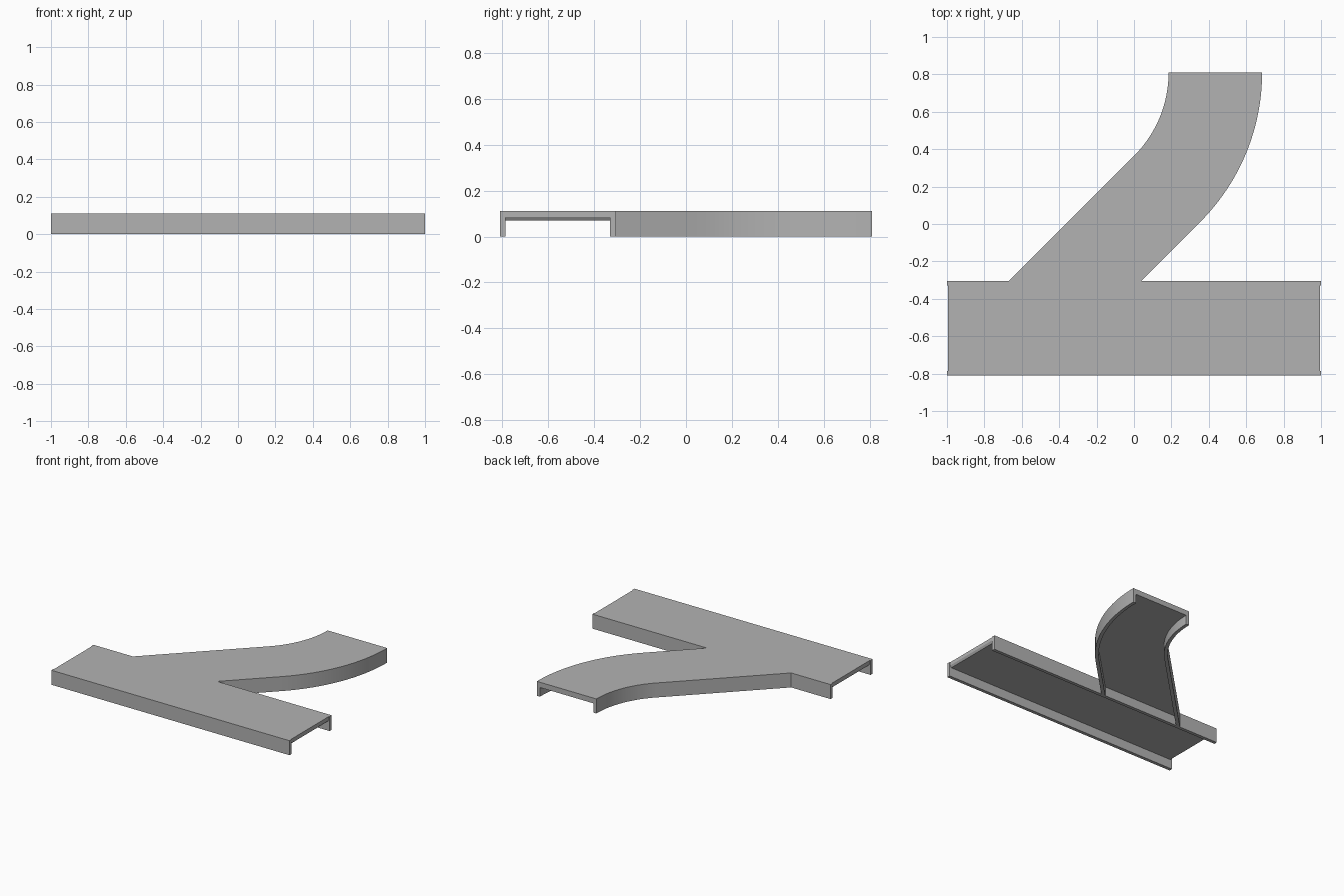
import bpy, bmesh, math

cube = bpy.data.objects.get("Cube")
if cube:
    bpy.data.objects.remove(cube, do_unlink=True)

# One grey metal for everything
metal = bpy.data.materials.new("grey_metal")
metal.use_nodes = True
GREY = (0.45, 0.45, 0.45, 1)
metal.diffuse_color = GREY
metal.node_tree.nodes["Principled BSDF"].inputs["Base Color"].default_value = GREY

TOP = 0.11            # upper surface
DECK_LOW = 0.07       # deck underside
WALL = 0.025          # side wall thickness
FRONT, BACK = -0.81, -0.305
CENTRE = (-0.445, 0.81)        # centre of the branch bend
R_IN, R_OUT = 0.63, 1.13       # bend radii at the outer wall faces
STEPS = 24


def loft(name, sections):
    """Bridge a row of closed cross-sections and cap both ends."""
    bm = bmesh.new()
    rings = [[bm.verts.new(p) for p in s] for s in sections]
    n = len(rings[0])
    for a, b in zip(rings, rings[1:]):
        for i in range(n):
            j = (i + 1) % n
            bm.faces.new((a[i], a[j], b[j], b[i]))
    bm.faces.new(rings[0])
    bm.faces.new(rings[-1])
    bmesh.ops.recalc_face_normals(bm, faces=bm.faces)
    mesh = bpy.data.meshes.new(name)
    bm.to_mesh(mesh)
    bm.free()
    mesh.materials.append(metal)
    obj = bpy.data.objects.new(name, mesh)
    bpy.context.collection.objects.link(obj)
    bpy.ops.object.select_all(action='DESELECT')
    obj.select_set(True)
    bpy.context.view_layer.objects.active = obj
    bpy.ops.object.shade_smooth_by_angle(angle=math.radians(30))
    return obj


def straight(name, y0, y1, stations):
    """Bar along x; stations are (x, underside height)."""
    return loft(name, [[(x, y0, z), (x, y1, z), (x, y1, TOP), (x, y0, TOP)]
                       for x, z in stations])


def branch_path(r):
    """Diagonal run from the main wall, then a 45 degree bend."""
    arc = []
    for i in range(STEPS + 1):
        a = -math.pi / 4 * (1 - i / STEPS)
        arc.append((CENTRE[0] + r * math.cos(a), CENTRE[1] + r * math.sin(a)))
    x, y = arc[0]
    return [(x - (y - BACK), BACK)] + arc


def branch(name, r0, r1, low):
    return loft(name, [[(*p, low), (*q, low), (*q, TOP), (*p, TOP)]
                       for p, q in zip(branch_path(r0), branch_path(r1))])


# Main straight channel, deck ends bevelled underneath
ends = [(-1, 0), (1, 0)]
straight("main_front_wall", FRONT, FRONT + WALL, ends)
straight("main_back_wall", BACK - WALL, BACK, ends)
straight("main_deck", FRONT + WALL, BACK - WALL,
         [(-0.995, 0.085), (-0.985, DECK_LOW), (0.985, DECK_LOW), (0.995, 0.085)])

# Curved side branch
branch("branch_inner_wall", R_IN, R_IN + WALL, 0)
branch("branch_outer_wall", R_OUT - WALL, R_OUT, 0)
branch("branch_deck", R_IN + WALL, R_OUT - WALL, DECK_LOW)
